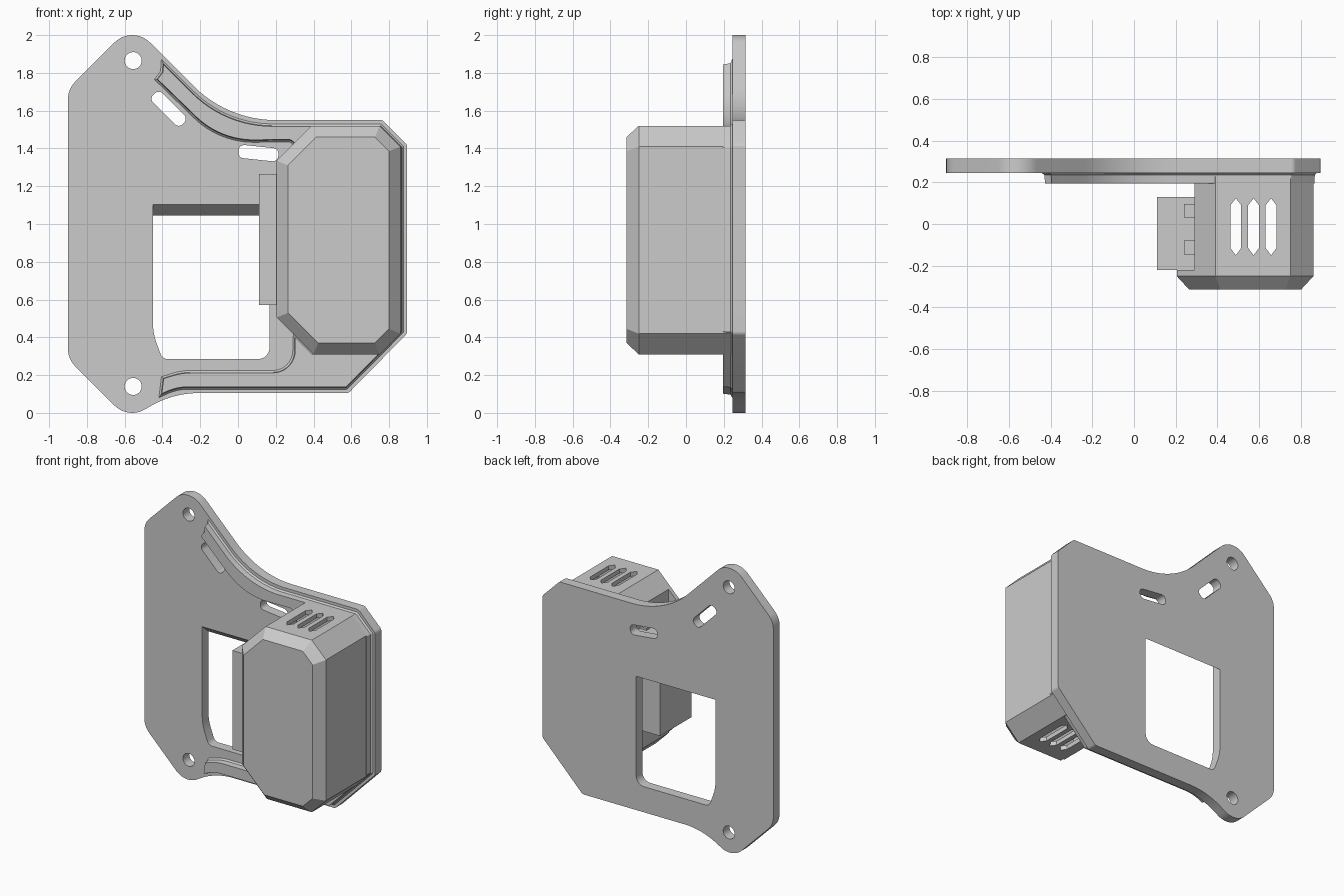
import bpy, bmesh, math
from mathutils import Vector

if "Cube" in bpy.data.objects:
    bpy.data.objects.remove(bpy.data.objects["Cube"])


def fillet(corners, n=12):
    """Closed 2D outline from (x, z, radius) corners."""
    pts = []
    for i, (x, z, r) in enumerate(corners):
        p = Vector((x, z))
        a = Vector(corners[i - 1][:2]) - p
        b = Vector(corners[(i + 1) % len(corners)][:2]) - p
        if r == 0:
            pts.append(p)
            continue
        half = a.angle(b) / 2
        t = min(r / math.tan(half), 0.49 * min(a.length, b.length))
        r = t * math.tan(half)
        a.normalize()
        b.normalize()
        c = p + (a + b).normalized() * (r / math.sin(half))
        u, v = p + a * t - c, p + b * t - c
        turn = math.atan2(u.x * v.y - u.y * v.x, u.dot(v))
        for k in range(n + 1):
            s, co = math.sin(turn * k / n), math.cos(turn * k / n)
            pts.append(c + Vector((u.x * co - u.y * s, u.x * s + u.y * co)))
    return pts


def inset(pts, d):
    """Mitred inward offset of a closed outline."""
    n = len(pts)
    area = sum(pts[i - 1].x * pts[i].y - pts[i].x * pts[i - 1].y for i in range(n))
    sign = 1 if area > 0 else -1
    out = []
    for i, p in enumerate(pts):
        e, f = (p - pts[i - 1]).normalized(), (pts[(i + 1) % n] - p).normalized()
        m = Vector((-e.y, e.x)) * sign
        q = Vector((-f.y, f.x)) * sign
        out.append(p + (m + q) * (d / max(0.3, 1 + m.dot(q))))
    return out


def loft(name, rings, axis='Y'):
    """Solid through (level, outline) rings along an axis."""
    bm = bmesh.new()
    loops = []
    for level, pts in rings:
        loops.append([bm.verts.new((p[0], level, p[1]) if axis == 'Y' else (p[0], p[1], level))
                      for p in pts])
    for lo, hi in zip(loops, loops[1:]):
        for i in range(len(lo)):
            bm.faces.new((lo[i - 1], lo[i], hi[i], hi[i - 1]))
    bm.faces.new(loops[0])
    bm.faces.new(loops[-1])
    bmesh.ops.recalc_face_normals(bm, faces=bm.faces)
    mesh = bpy.data.meshes.new(name)
    bm.to_mesh(mesh)
    bm.free()
    ob = bpy.data.objects.new(name, mesh)
    bpy.context.collection.objects.link(ob)
    return ob


def box(name, x0, x1, y0, y1, z0, z1):
    return loft(name, [(y, [(x0, z0), (x1, z0), (x1, z1), (x0, z1)]) for y in (y0, y1)])


def cut(ob, cutters):
    bpy.context.view_layer.objects.active = ob
    for c in cutters:
        c.hide_render = True
        m = ob.modifiers.new("cut", 'BOOLEAN')
        m.operation, m.solver, m.object = 'DIFFERENCE', 'EXACT', c
        bpy.ops.object.modifier_apply(modifier=m.name)
        bpy.data.objects.remove(c)


def slot(x, z, length, width, angle):
    ca, sa = math.cos(angle), math.sin(angle)
    cs = [(x + u * ca - v * sa, z + u * sa + v * ca, width * 0.42)
          for u, v in ((-length / 2, -width / 2), (length / 2, -width / 2),
                       (length / 2, width / 2), (-length / 2, width / 2))]
    pts = fillet(cs, 6)
    return loft("slot_cutter", [(0.1, pts), (0.4, pts)])


# Mounting plate
outline = fillet([(-0.9, 1.715, 0.13), (-0.56, 2.055, 0.133), (-0.055, 1.55, 0.616),
                  (0.765, 1.55, 0.03), (0.895, 1.42, 0.03), (0.895, 0.42, 0.03),
                  (0.585, 0.105, 0.03), (-0.343, 0.105, 0.52), (-0.582, -0.033, 0.133),
                  (-0.9, 0.285, 0.13)])
plate = loft("mounting_plate", [(0.245, outline), (0.315, outline)])


# Window with a sloped upper edge, screw holes and strap slots
def window(top):
    return fillet([(-0.45, top, 0), (0.167, top, 0), (0.167, 0.285, 0.06),
                   (-0.4, 0.285, 0.04), (-0.45, 0.42, 0.3)], 6)


cutters = [loft("window_cutter", [(0.235, window(1.113)), (0.325, window(1.037))])]
for z in (1.865, 0.14):
    ring = [(-0.555 + 0.045 * math.cos(a * math.pi / 16), z + 0.045 * math.sin(a * math.pi / 16))
            for a in range(32)]
    cutters.append(loft("hole_cutter", [(0.1, ring), (0.4, ring)]))
cutters += [slot(-0.367, 1.61, 0.22, 0.07, math.radians(-45)),
            slot(0.108, 1.375, 0.212, 0.07, math.radians(-6))]
cut(plate, cutters)

# Raised C-shaped rim that joins the housing to the plate
pad = fillet([(-0.41, 1.885, 0), (-0.06, 1.535, 0.63), (0.76, 1.535, 0.02), (0.882, 1.413, 0.02),
              (0.882, 0.425, 0.02), (0.58, 0.12, 0.02), (-0.32, 0.12, 0.5), (-0.425, 0.072, 0),
              (-0.41, 0.195, 0), (-0.3, 0.23, 0.5), (0.285, 0.23, 0.1), (0.285, 1.43, 0.02),
              (-0.1, 1.425, 0.6), (-0.45, 1.765, 0), (-0.415, 1.81, 0)])
rim = loft("raised_rim", [(0.25, pad), (0.235, inset(pad, 0.015)), (0.195, inset(pad, 0.018))])


# Hollow housing with vents on top and bottom
def housing_outline(left, chamfer_top, chamfer_low):
    pts = [(left, 1.52 - chamfer_top), (left + chamfer_top, 1.52), (0.75, 1.52), (0.86, 1.41),
           (0.86, 0.42), (0.75, 0.31), (left + chamfer_low, 0.31), (left, 0.31 + chamfer_low)]
    return [Vector(p) for p in pts]


body = housing_outline(0.29, 0.1, 0.1)
housing = loft("housing", [(-0.225, body), (0.24, body)])
cavity = inset(body, 0.03)
cutters = [loft("cavity_cutter", [(-0.3, cavity), (0.3, cavity)])]
for x in (0.488, 0.573, 0.657):
    vent = [(x, -0.15), (x + 0.026, -0.115), (x + 0.026, 0.09), (x, 0.123),
            (x - 0.026, 0.09), (x - 0.026, -0.115)]
    cutters.append(loft("vent_cutter", [(0.1, vent), (1.7, vent)], 'Z'))
cut(housing, cutters)

# Bevelled front cover overhanging the housing on the left
face = housing_outline(0.205, 0.185, 0.195)
cover = loft("front_cover", [(-0.22, face), (-0.25, face), (-0.315, inset(face, 0.06))])

# Side block with its two clips
box("side_block", 0.11, 0.3, -0.22, 0.13, 0.57, 1.265)
for i, y in enumerate((-0.145, 0.03)):
    box(f"block_clip_{i + 1}", 0.24, 0.295, y, y + 0.067, 0.555, 1.28)

# Smooth the curved walls and keep the hard edges
bpy.ops.object.select_all(action='DESELECT')
for ob in (plate, rim):
    ob.select_set(True)
bpy.context.view_layer.objects.active = plate
bpy.ops.object.shade_smooth_by_angle(angle=math.radians(25))
